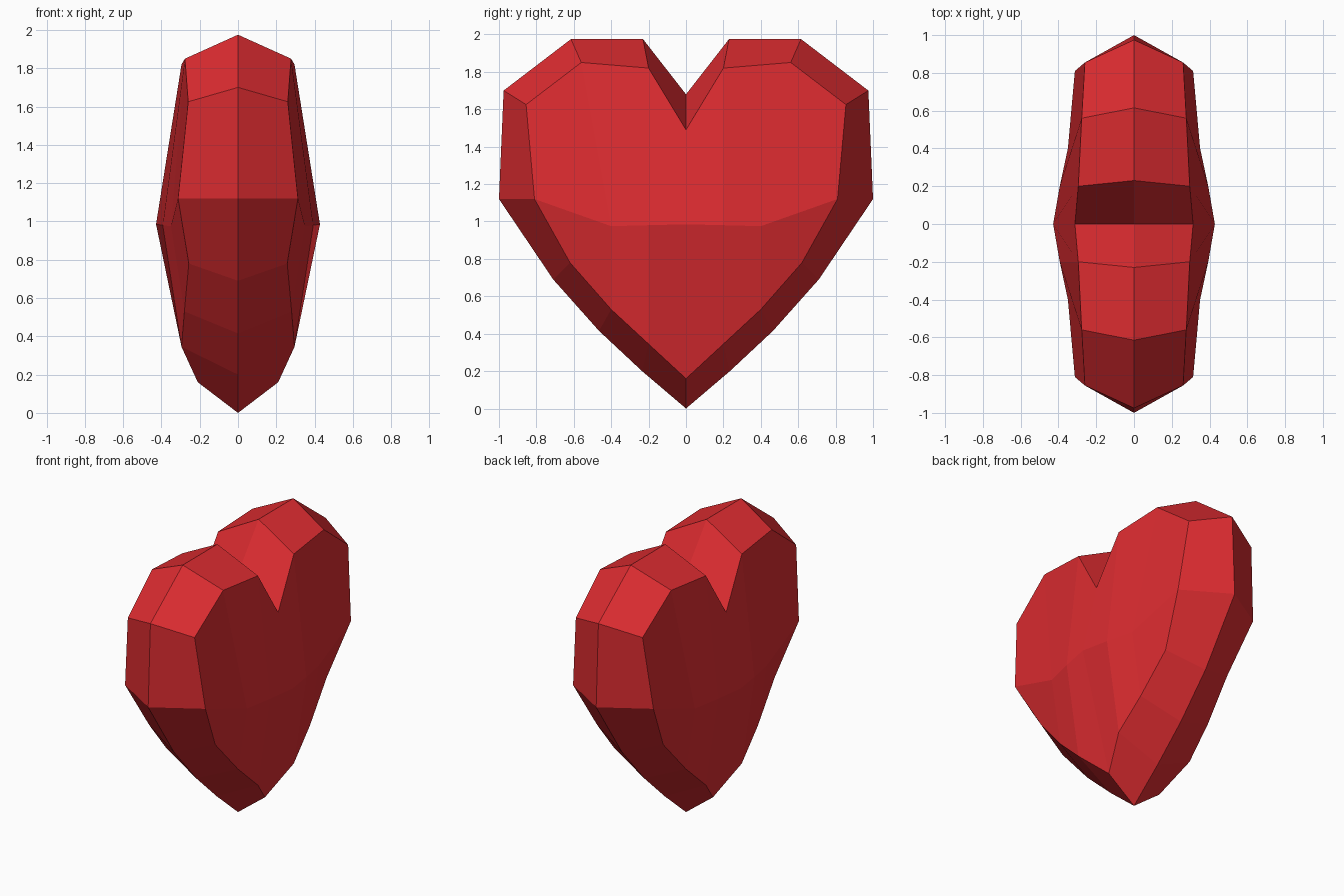
import bpy

if "Cube" in bpy.data.objects:
    bpy.data.objects.remove(bpy.data.objects["Cube"])

# Quarter of the heart (x > 0, y > 0); points are (x, y, z)
rim = [(0, 0), (.235, .2), (.465, .415), (.71, .69), (1, 1.12),
       (.975, 1.7), (.615, 1.975), (.23, 1.975), (0, 1.68)]
bevel = [(.21, 0, .16), (.295, .2, .345), (.28, .4, .53), (.257, .62, .78), (.313, .81, 1.12),
         (.26, .855, 1.625), (.277, .56, 1.85), (.295, .2, 1.82), (.313, 0, 1.49)]
ridge = [(.428, 0, .985), (.393, .2, .98), (.35, .4, .975)]

n = len(rim)
verts = [(0, y, z) for y, z in rim] + bevel + ridge
a, b, c = 2 * n, 2 * n + 1, 2 * n + 2

# Bevelled band between the rim and the front facet loop
faces = [(i, i + 1, n + i + 1, n + i) for i in range(n - 1)]
# Domed facets meeting at the horizontal ridge
faces += [(a, n, n + 1, b), (b, n + 1, n + 2, c), (c, n + 2, n + 3, n + 4),
          (c, n + 4, n + 5, n + 6), (b, c, n + 6, n + 7), (a, b, n + 7, n + 8)]

mesh = bpy.data.meshes.new("heart")
mesh.from_pydata(verts, [], faces)
heart = bpy.data.objects.new("heart", mesh)
bpy.context.collection.objects.link(heart)

# Mirror to all four quarters
mirror = heart.modifiers.new("mirror", 'MIRROR')
mirror.use_axis = (True, True, False)
mirror.merge_threshold = 0.001

# Red surface
red = bpy.data.materials.new("red")
red.diffuse_color = (.72, .025, .03, 1)
red.use_nodes = True
red.node_tree.nodes["Principled BSDF"].inputs["Base Color"].default_value = red.diffuse_color
mesh.materials.append(red)
